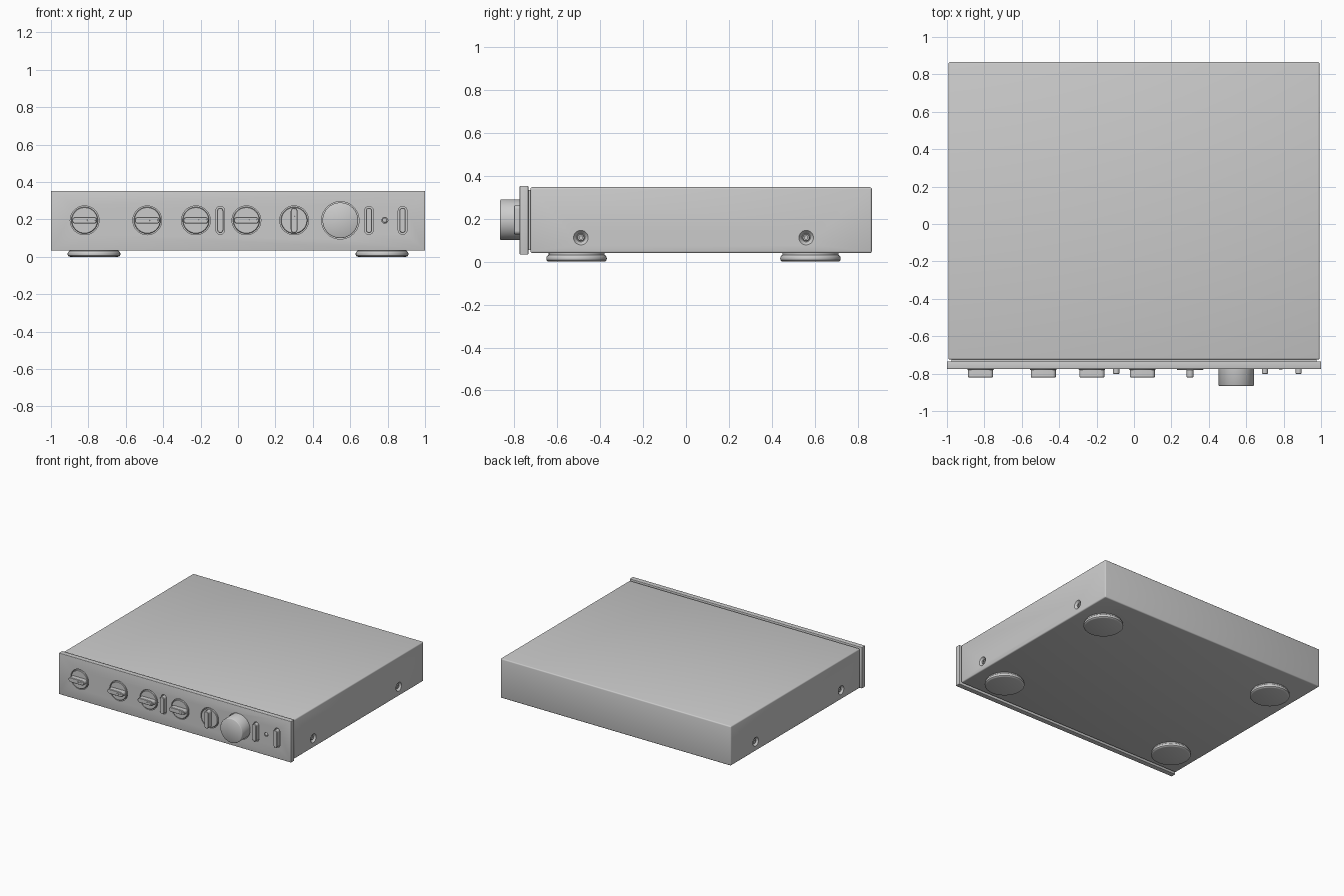
import bpy, bmesh, math
from mathutils import Matrix, Vector

if "Cube" in bpy.data.objects:
    bpy.data.objects.remove(bpy.data.objects["Cube"])

# Axis rotations: local +z points to the named direction
FRONT = Matrix.Rotation(math.radians(90), 4, 'X')
UP = Matrix.Identity(4)
RIGHT = Matrix.Rotation(math.radians(90), 4, 'Y')
LEFT = Matrix.Rotation(math.radians(-90), 4, 'Y')


def finish(name, bm, smooth=True):
    bmesh.ops.recalc_face_normals(bm, faces=bm.faces)
    me = bpy.data.meshes.new(name)
    bm.to_mesh(me)
    bm.free()
    ob = bpy.data.objects.new(name, me)
    bpy.context.collection.objects.link(ob)
    bpy.ops.object.select_all(action='DESELECT')
    ob.select_set(True)
    bpy.context.view_layer.objects.active = ob
    if smooth:
        bpy.ops.object.shade_smooth_by_angle(angle=math.radians(35))
    return ob


def box(name, lo, hi, bevel=0.0):
    lo, hi = Vector(lo), Vector(hi)
    bm = bmesh.new()
    bmesh.ops.create_cube(bm, size=1)
    for v in bm.verts:
        v.co = Vector([(lo[i] + hi[i]) / 2 + v.co[i] * (hi[i] - lo[i]) for i in range(3)])
    if bevel:
        bmesh.ops.bevel(bm, geom=bm.edges[:], offset=bevel, segments=3, profile=0.5, affect='EDGES')
    return finish(name, bm)


def loft(name, rings, rot, loc):
    """Closed solid through rings of points, capped at both ends."""
    bm = bmesh.new()
    m = Matrix.Translation(loc) @ rot
    vs = [[bm.verts.new(m @ Vector(p)) for p in r] for r in rings]
    n = len(vs[0])
    for a, b in zip(vs, vs[1:]):
        for i in range(n):
            bm.faces.new((a[i], a[(i + 1) % n], b[(i + 1) % n], b[i]))
    bm.faces.new(vs[0][::-1])
    bm.faces.new(vs[-1])
    return finish(name, bm)


def lathe(name, profile, rot, loc, n=64):
    return loft(name, [[(r * math.cos(2 * math.pi * i / n), r * math.sin(2 * math.pi * i / n), h)
                        for i in range(n)] for r, h in profile], rot, loc)


def pill(name, length, width, h0, h1, loc, vertical, bevel=0.003):
    """Rounded bar standing out of the front panel."""
    def ring(r, h):
        d = length / 2 - width / 2
        pts = []
        for i in range(24):
            a = math.pi * (i if i < 12 else i - 1 + 1 / 1) / 11 if i < 12 else math.pi + math.pi * (i - 12) / 11
            s = d if i < 12 else -d
            x, y = r * math.cos(a), r * math.sin(a) + s
            pts.append((x, y, h) if vertical else (y, -x, h))
        return pts
    r = width / 2
    return loft(name, [ring(r, h0), ring(r, h1 - bevel), ring(r - bevel, h1)], FRONT, loc)


def cut(ob, cutters):
    bpy.context.view_layer.objects.active = ob
    for c in cutters:
        mod = ob.modifiers.new("cut", 'BOOLEAN')
        mod.object, mod.operation, mod.solver = c, 'DIFFERENCE', 'EXACT'
        bpy.ops.object.modifier_apply(modifier=mod.name)
        bpy.data.objects.remove(c)


Z, Y = 0.195, -0.775          # control height, panel face
selectors = [(-0.82, False), (-0.485, False), (-0.225, False), (0.045, False), (0.30, True)]
buttons = [-0.095, 0.70, 0.88]

# Case, front panel and the recessed joint between them
case = box("case", (-0.992, -0.725, 0.04), (0.992, 0.866, 0.347), 0.009)
panel = box("front_panel", (-1, Y, 0.033), (1, -0.735, 0.353), 0.003)
box("panel_joint", (-0.975, -0.737, 0.055), (0.975, -0.715, 0.333))

# Recesses in the front panel
cutters = [lathe("cutter", [(0.077, -0.02), (0.077, 0.02)], FRONT, (x, Y, Z)) for x, _ in selectors]
cutters.append(lathe("cutter", [(0.1, -0.02), (0.1, 0.02)], FRONT, (0.547, Y, Z)))
cutters.append(lathe("cutter", [(0.016, -0.015), (0.016, 0.02)], FRONT, (0.785, Y, Z), 32))
cutters += [pill("cutter", 0.15, 0.047, -0.02, 0.02, (x, Y, Z), True) for x in buttons]
cut(panel, cutters)

# Selector knobs: thin dial, raised grip bar and pointer line
for i, (x, vert) in enumerate(selectors):
    lathe(f"selector_dial_{i}", [(0.071, -0.021), (0.071, 0.003), (0.068, 0.006)], FRONT, (x, Y, Z))
    pill(f"selector_grip_{i}", 0.134, 0.036, 0.0, 0.045, (x, Y, Z), vert)
    off = (0, 0, 0.042) if vert else (0.035, 0, 0)
    pill(f"selector_pointer_{i}", 0.045, 0.009, 0.04, 0.0462,
         Vector((x, Y, Z)) + Vector(off), vert, 0.001)

# Volume knob
lathe("volume_knob", [(0.095, -0.021), (0.095, 0.086), (0.093, 0.089), (0.09, 0.091)],
      FRONT, (0.547, Y, Z), 96)

# Push buttons and indicator lamp
for i, x in enumerate(buttons):
    pill(f"push_button_{i}", 0.135, 0.033, -0.021, 0.026, (x, Y, Z), True)
lathe("indicator_lamp", [(0.013, -0.016), (0.013, -0.002), (0.01, 0.001), (0.005, 0.003)],
      FRONT, (0.785, Y, Z), 32)

# Countersunk side screws
cutters = []
for side, rot in ((1, RIGHT), (-1, LEFT)):
    for y in (-0.49, 0.56):
        loc = (side * 0.992, y, 0.112)
        cutters.append(lathe("cutter", [(0.02, -0.025), (0.02, -0.018), (0.034, 0), (0.034, 0.01)], rot, loc, 32))
        screw = lathe("side_screw", [(0.017, -0.026), (0.017, -0.012), (0.014, -0.008)], rot, loc, 32)
        cut(screw, [lathe("cutter", [(0.008, -0.018), (0.008, 0.0)], rot, loc, 6)])
cut(case, cutters)

# Round feet
for x in (-0.77, 0.77):
    for y in (-0.51, 0.58):
        lathe("foot", [(0.128, 0), (0.135, 0.002), (0.14, 0.007), (0.141, 0.015), (0.14, 0.023),
                       (0.135, 0.029), (0.13, 0.031), (0.13, 0.045)], UP, (x, y, 0))

for ob in bpy.data.objects:
    ob.select_set(True)
    bpy.context.view_layer.objects.active = ob
bpy.ops.object.shade_smooth_by_angle(angle=math.radians(35))
